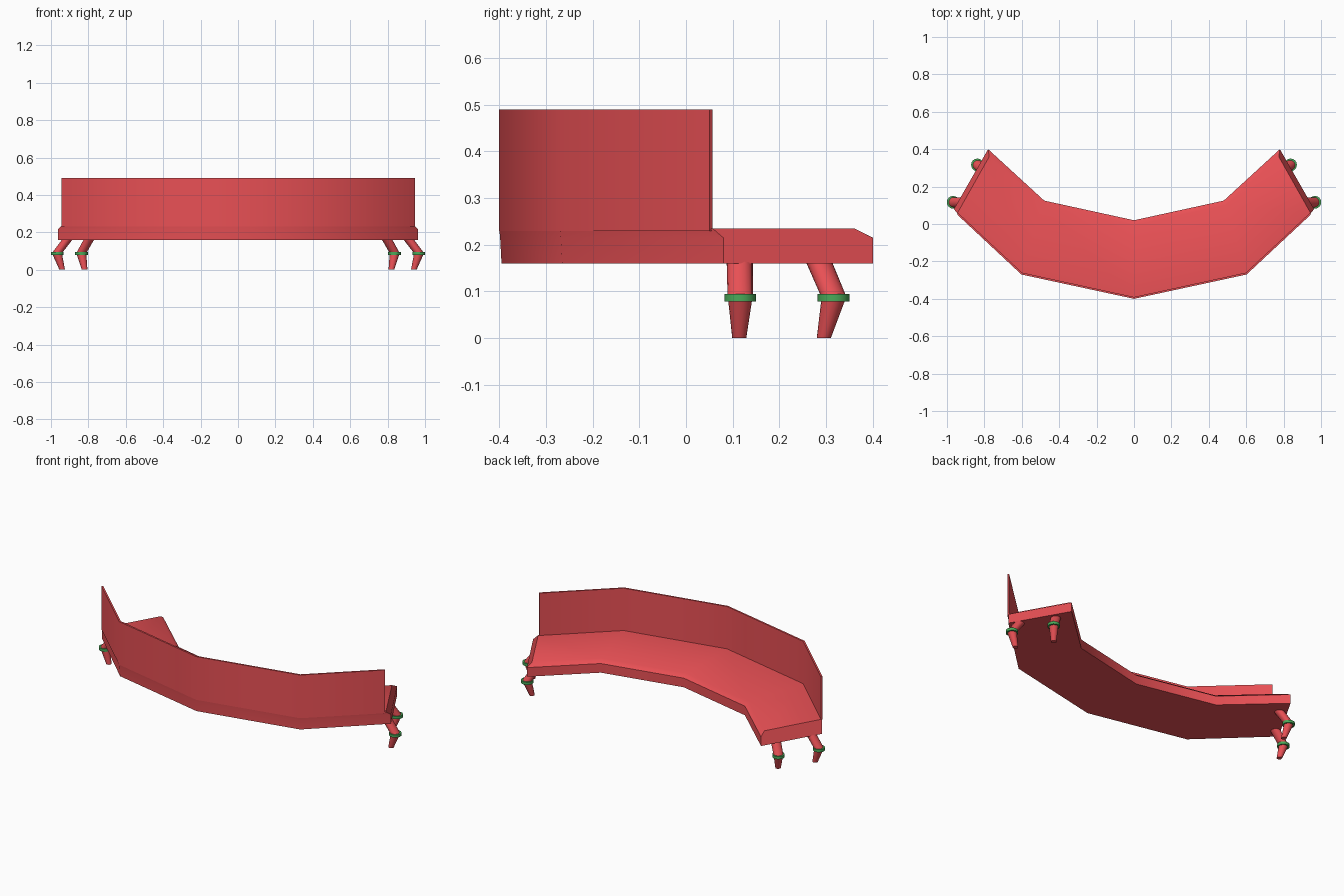
import bpy, bmesh
from math import radians
from mathutils import Vector

if "Cube" in bpy.data.objects:
    bpy.data.objects.remove(bpy.data.objects["Cube"])


def material(name, color):
    m = bpy.data.materials.new(name)
    m.diffuse_color = color
    m.use_nodes = True
    m.node_tree.nodes["Principled BSDF"].inputs["Base Color"].default_value = m.diffuse_color
    return m


RED = material("red", (0.81, 0.08, 0.09, 1))
GREEN = material("green", (0.07, 0.40, 0.10, 1))


def finish(bm, name, mat, angle=45):
    bmesh.ops.recalc_face_normals(bm, faces=bm.faces)
    mesh = bpy.data.meshes.new(name)
    bm.to_mesh(mesh)
    bm.free()
    ob = bpy.data.objects.new(name, mesh)
    bpy.context.collection.objects.link(ob)
    mesh.materials.append(mat)
    bpy.ops.object.select_all(action='DESELECT')
    bpy.context.view_layer.objects.active = ob
    ob.select_set(True)
    bpy.ops.object.shade_smooth_by_angle(angle=radians(angle))
    return ob


def mirrored(half):
    """Full left-to-right path from the centre-to-right half."""
    return [(-x, y) for x, y in reversed(half[1:])] + list(half)


def sweep(name, rails, mat):
    """Closed cross-section through several rails of (half path, z)."""
    bm = bmesh.new()
    rows = [[bm.verts.new((x, y, z)) for x, y in mirrored(p)] for p, z in rails]
    for a, b in zip(rows, rows[1:] + rows[:1]):
        for i in range(len(a) - 1):
            bm.faces.new((a[i], a[i + 1], b[i + 1], b[i]))
    for i in (0, -1):
        bm.faces.new([r[i] for r in rows])
    return finish(bm, name, mat)


# Curved seat with bevelled inner and end edges
inner = [(0, 0.02), (0.48, 0.125), (0.78, 0.40)]
inner_top = [(0, -0.006), (0.492, 0.102), (0.774, 0.36)]
outer = [(0, -0.395), (0.60, -0.265), (0.963, 0.08)]
outer_mid = [(0, -0.398), (0.601, -0.268), (0.963, 0.08)]
outer_top = [(0, -0.40), (0.602, -0.27), (0.945, 0.057)]
sweep("seat", [(inner, 0.16), (inner, 0.215), (inner_top, 0.235),
               (outer_top, 0.235), (outer_mid, 0.215), (outer, 0.16)], RED)

# Thin upright backrest along the outer edge
back_out = [(0, -0.40), (0.602, -0.27), (0.945, 0.050)]
back_in = [(0, -0.39), (0.598, -0.26), (0.938, 0.057)]
sweep("backrest", [(back_out, 0.23), (back_out, 0.49),
                   (back_in, 0.49), (back_in, 0.23)], RED)


def tapered(name, stations, mat, sides=16):
    """Level circular sections, given as (centre, radius), joined up."""
    bm = bmesh.new()
    rings = []
    for c, r in stations:
        geo = bmesh.ops.create_circle(bm, segments=sides, radius=r)
        bmesh.ops.translate(bm, verts=geo["verts"], vec=Vector(c))
        rings.append(geo["verts"])
    for a, b in zip(rings, rings[1:]):
        for i in range(sides):
            j = (i + 1) % sides
            bm.faces.new((a[i], a[j], b[j], b[i]))
    bm.faces.new(rings[0])
    bm.faces.new(rings[-1])
    return finish(bm, name, mat, 40)


# Bent legs with a green ring at each knee: hip, knee, foot
legs = {"outer": ((0.91, 0.115), (0.967, 0.116), (0.94, 0.114)),
        "inner": ((0.795, 0.284), (0.837, 0.316), (0.82, 0.295))}
for side, s in (("right", 1), ("left", -1)):
    for pos, (hip, knee, foot) in legs.items():
        label = f"{side}_{pos}"
        kx, ky = s * knee[0], knee[1]
        tapered(label + "_upper_leg", [((kx, ky, 0.09), 0.027),
                                       ((s * hip[0], hip[1], 0.165), 0.028)], RED)
        tapered(label + "_lower_leg", [((s * foot[0], foot[1], 0), 0.015),
                                       ((kx, ky, 0.085), 0.026)], RED)
        tapered(label + "_knee_ring", [((kx, ky, 0.079), 0.034),
                                       ((kx, ky, 0.095), 0.034)], GREEN)
